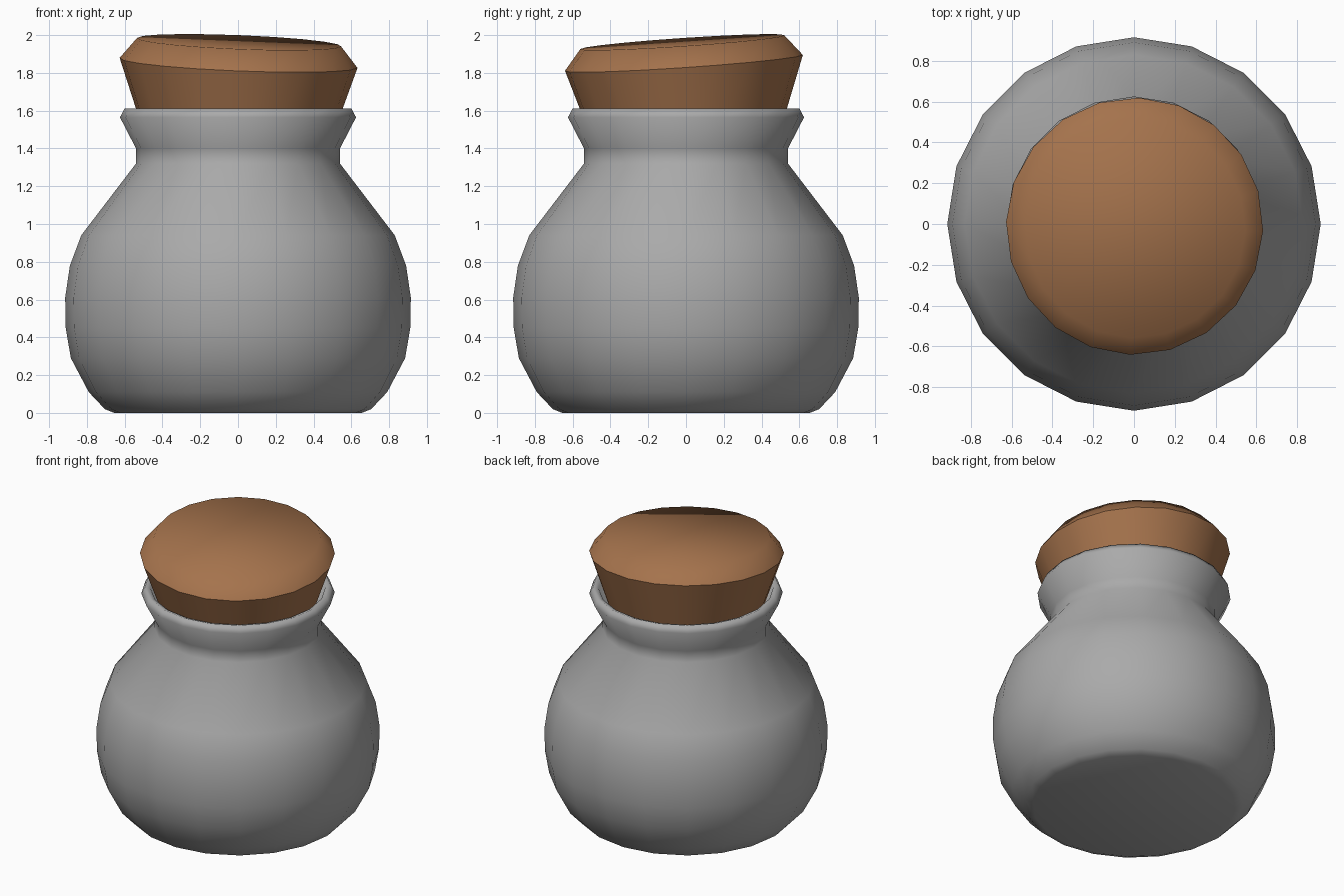
import bpy, bmesh, math
from mathutils import Vector

if "Cube" in bpy.data.objects:
    bpy.data.objects.remove(bpy.data.objects["Cube"])

SIDES = 20


def material(name, rgb):
    m = bpy.data.materials.new(name)
    m.diffuse_color = (*rgb, 1)
    m.use_nodes = True
    m.node_tree.nodes["Principled BSDF"].inputs["Base Color"].default_value = m.diffuse_color
    return m


def lathe(name, rings, mat, turn=0.0, sharp=()):
    """Stack of 20-sided rings (r, z, cx, cy, slope_x, slope_y), capped at both ends."""
    bm = bmesh.new()
    loops = []
    for r, z, cx, cy, sx, sy in rings:
        loop = []
        for i in range(SIDES):
            a = math.tau * i / SIDES + turn
            x, y = r * math.cos(a), r * math.sin(a)
            loop.append(bm.verts.new((x + cx, y + cy, z + sx * x + sy * y)))
        loops.append(loop)
    for lo, hi in zip(loops, loops[1:]):
        for i in range(SIDES):
            j = (i + 1) % SIDES
            bm.faces.new((lo[i], lo[j], hi[j], hi[i]))
    bm.faces.new(loops[0][::-1])
    bm.faces.new(loops[-1])
    for f in bm.faces:
        f.smooth = True
    for k in sharp:
        for i in range(SIDES):
            e = bm.edges.get((loops[k][i], loops[k][(i + 1) % SIDES]))
            e.smooth = False
    me = bpy.data.meshes.new(name)
    bm.to_mesh(me)
    bm.free()
    me.materials.append(mat)
    ob = bpy.data.objects.new(name, me)
    bpy.context.collection.objects.link(ob)
    return ob


grey = material("grey clay", (0.40, 0.40, 0.40))
brown = material("cork brown", (0.376, 0.171, 0.073))

# Jar: round belly, narrow neck, flared lip, then down inside the neck
profile = [(0.655, 0), (0.705, 0.02), (0.79, 0.11), (0.885, 0.29), (0.912, 0.45),
           (0.915, 0.61), (0.89, 0.78), (0.83, 0.94), (0.54, 1.32), (0.54, 1.40),
           (0.625, 1.565), (0.60, 1.612), (0.565, 1.60), (0.49, 1.42)]
lathe("jar", [(r, z, 0, 0, 0, 0) for r, z in profile], grey)

# Cork stopper: tapered plug with a bevelled top, tilted a little
lathe("cork", [
    (0.485, 1.43, -0.004, 0.005, -0.04, 0.068),
    (0.63, 1.853, 0.003, -0.011, -0.04, 0.068),
    (0.54, 1.963, 0.006, -0.019, -0.04, 0.068),
], brown, turn=math.radians(-2), sharp=(0, 1))
